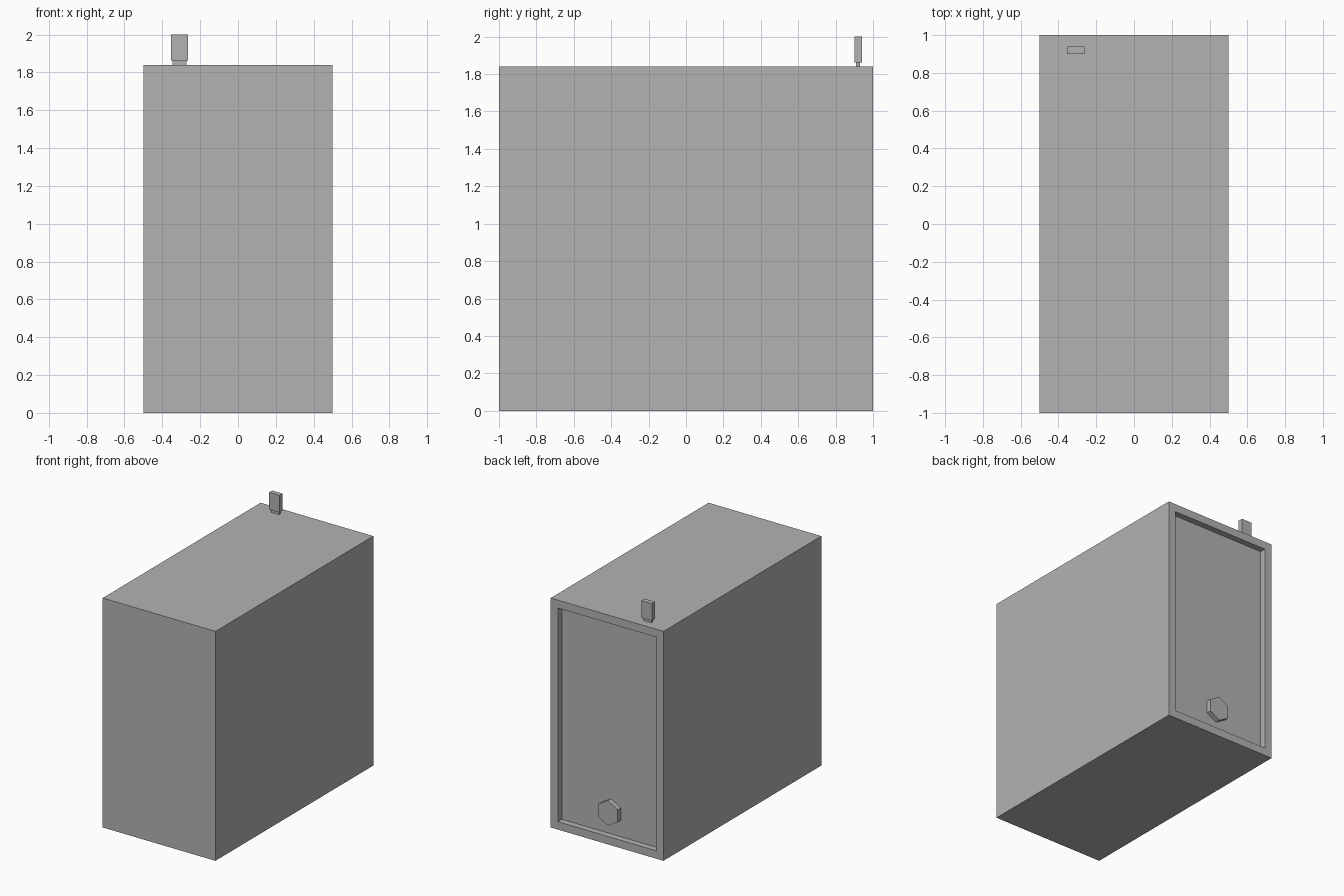
import bpy, bmesh, math
from mathutils import Vector

if "Cube" in bpy.data.objects:
    bpy.data.objects.remove(bpy.data.objects["Cube"], do_unlink=True)

# One plain grey for every part
GREY = (0.45, 0.45, 0.45, 1.0)
grey = bpy.data.materials.new("plain_grey")
grey.use_nodes = True
grey.diffuse_color = GREY
grey.node_tree.nodes["Principled BSDF"].inputs["Base Color"].default_value = GREY


def finish(name, bm):
    bmesh.ops.recalc_face_normals(bm, faces=bm.faces[:])
    mesh = bpy.data.meshes.new(name)
    bm.to_mesh(mesh)
    bm.free()
    mesh.materials.append(grey)
    obj = bpy.data.objects.new(name, mesh)
    bpy.context.collection.objects.link(obj)
    return obj


def box(lo, hi):
    """Box between two opposite corners."""
    lo, hi = Vector(lo), Vector(hi)
    bm = bmesh.new()
    bmesh.ops.create_cube(bm, size=1)
    bmesh.ops.scale(bm, vec=hi - lo, verts=bm.verts)
    bmesh.ops.translate(bm, vec=(lo + hi) / 2, verts=bm.verts)
    return bm


# Case with a straight-walled recess in the back
bm = box((-0.5, -1, 0), (0.5, 1, 1.84))
bm.normal_update()
back = max(bm.faces, key=lambda f: f.normal.y)
bmesh.ops.inset_region(bm, faces=[back], thickness=0.09)
result = bmesh.ops.extrude_face_region(bm, geom=[back])
panel_verts = [v for v in result["geom"] if isinstance(v, bmesh.types.BMVert)]
bmesh.ops.translate(bm, vec=(0, -0.05, 0), verts=panel_verts)
if back.is_valid:
    bmesh.ops.delete(bm, geom=[back], context="FACES_ONLY")
finish("case", bm)

# Six-sided knob, point up, low on the recessed panel
bm = bmesh.new()
ring = [bm.verts.new((0.1 * math.sin(i * math.pi / 3), 0.95,
                      0.245 + 0.1 * math.cos(i * math.pi / 3))) for i in range(6)]
base = bm.faces.new(ring)
result = bmesh.ops.extrude_face_region(bm, geom=[base], use_keep_orig=True)
front_verts = [v for v in result["geom"] if isinstance(v, bmesh.types.BMVert)]
bmesh.ops.translate(bm, vec=(0, 0.04, 0), verts=front_verts)
finish("hex_knob", bm)

# Small flat tab on a narrower stem, at the back of the top
finish("tab_stem", box((-0.345, 0.91, 1.83), (-0.272, 0.93, 1.865)))
finish("tab", box((-0.355, 0.9, 1.863), (-0.263, 0.94, 2.0)))
